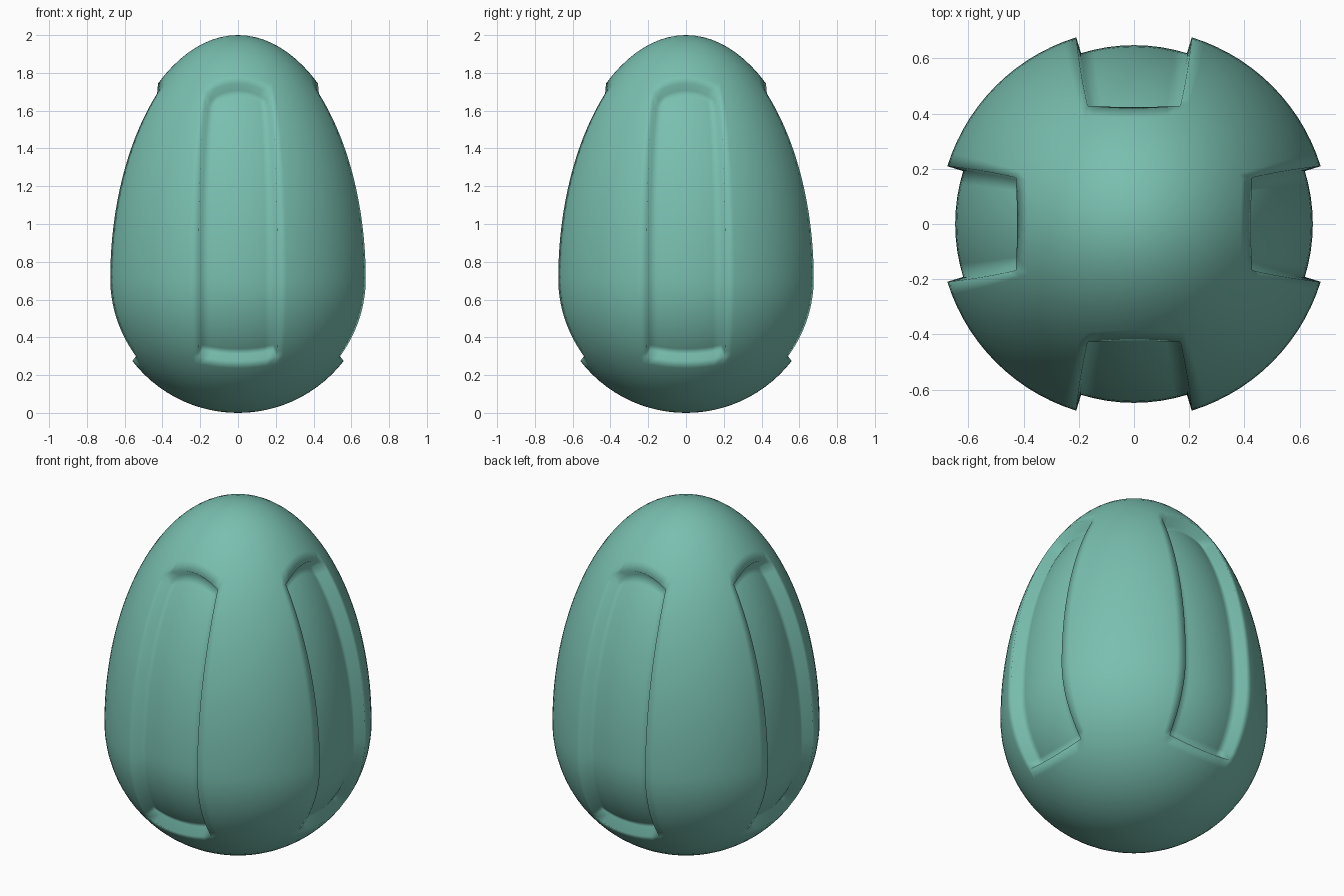
import bpy, bmesh
from math import sin, cos, radians
from mathutils import Vector

if "Cube" in bpy.data.objects:
    bpy.data.objects.remove(bpy.data.objects["Cube"])

R, ZC = 0.708, 0.71             # widest radius and its height
B_LOW, B_TOP = 0.71, 1.29       # half-heights below and above the widest ring
DEPTH = 0.06                    # panel recess depth
PANEL_COLS, SIDE_COLS = 8, 7    # columns in a panel and on each side of it
BOT_ROWS, PANEL_ROWS, TOP_ROWS = 13, 30, 10
COLS = PANEL_COLS + 2 * SIDE_COLS
ROWS = BOT_ROWS + PANEL_ROWS + TOP_ROWS


def egg_point(azimuth, lat, depth):
    """Point on the egg, pushed inwards along the surface normal."""
    b = B_TOP if lat > 0 else B_LOW
    a, v = radians(azimuth), radians(lat)
    n = Vector((cos(v) / R, sin(v) / b)).normalized() * depth
    r, z = R * cos(v) - n.x, ZC + b * sin(v) - n.y
    return Vector((r * sin(a), -r * cos(a), z))


def half_angle(lat):
    """Azimuth from the panel centre line to its side edge."""
    k = 4.2 * (lat / 49.5) ** 2 if lat > 0 else 3.6 * (lat / 35.3) ** 2
    return 17.2 + min(k, 5.0)


def grid_point(quarter, i, j, depth=0.0):
    s = (i - COLS / 2) / (PANEL_COLS / 2)
    bow = min(1.0, s * s)
    low, high = -37.8 + 2.5 * bow, 53.3 - 3.8 * bow
    if j <= BOT_ROWS:
        lat = -90 + (low + 90) * j / BOT_ROWS
    elif j <= BOT_ROWS + PANEL_ROWS:
        lat = low + (high - low) * (j - BOT_ROWS) / PANEL_ROWS
    else:
        lat = high + (90 - high) * (j - BOT_ROWS - PANEL_ROWS) / TOP_ROWS
    half = half_angle(lat)
    if abs(s) <= 1:
        az = s * half
    else:
        k = (abs(s) - 1) * (PANEL_COLS / 2) / SIDE_COLS
        az = (half + (45 - half) * k) * (1 if s > 0 else -1)
    return egg_point(az + 90 * quarter, lat, depth)


bm = bmesh.new()


def quad(*points):
    bm.faces.new([bm.verts.new(p) for p in points])


C0, C1 = SIDE_COLS, SIDE_COLS + PANEL_COLS
J0, J1 = BOT_ROWS, BOT_ROWS + PANEL_ROWS
for q in range(4):
    # shell cells, sunk where they belong to the panel
    for i in range(COLS):
        for j in range(ROWS):
            d = DEPTH if C0 <= i < C1 and J0 <= j < J1 else 0.0
            quad(*(grid_point(q, a, b, d) for a, b in
                   ((i, j), (i + 1, j), (i + 1, j + 1), (i, j + 1))))
    # walls around the panel
    loop = ([(i, J0) for i in range(C0, C1)] + [(C1, j) for j in range(J0, J1)]
            + [(i, J1) for i in range(C1, C0, -1)] + [(C0, j) for j in range(J1, J0, -1)])
    for a, b in zip(loop, loop[1:] + loop[:1]):
        quad(grid_point(q, *a), grid_point(q, *b),
             grid_point(q, *b, DEPTH), grid_point(q, *a, DEPTH))

bmesh.ops.remove_doubles(bm, verts=bm.verts, dist=1e-4)
bmesh.ops.recalc_face_normals(bm, faces=bm.faces)
for f in bm.faces:
    f.smooth = True

mesh = bpy.data.meshes.new("egg_shell")
bm.to_mesh(mesh)
bm.free()
egg = bpy.data.objects.new("egg_shell", mesh)
bpy.context.collection.objects.link(egg)

# teal shell colour
mat = bpy.data.materials.new("teal")
mat.diffuse_color = (0.19, 0.52, 0.43, 1)
mat.use_nodes = True
mat.node_tree.nodes["Principled BSDF"].inputs["Base Color"].default_value = mat.diffuse_color
mesh.materials.append(mat)
